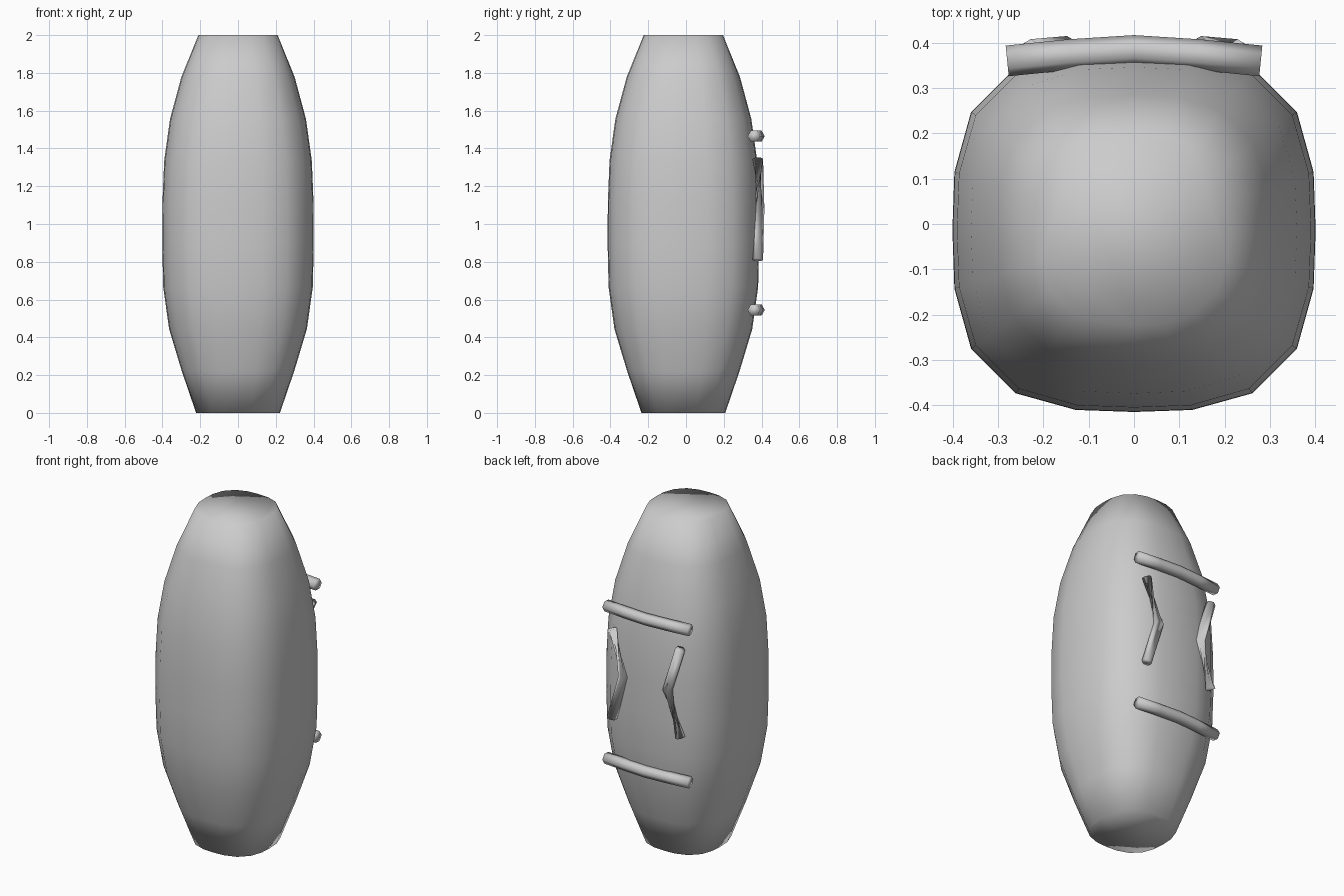
import bpy, bmesh
from math import sin, cos, pi
from mathutils import Vector

if "Cube" in bpy.data.objects:
    bpy.data.objects.remove(bpy.data.objects["Cube"])


def loft(name, rings):
    """Skin a list of equal-length point rings and cap both ends."""
    bm = bmesh.new()
    loops = [[bm.verts.new(p) for p in ring] for ring in rings]
    n = len(loops[0])
    for a, b in zip(loops, loops[1:]):
        for i in range(n):
            j = (i + 1) % n
            bm.faces.new((a[i], a[j], b[j], b[i]))
    bm.faces.new(loops[0][::-1])
    bm.faces.new(loops[-1])
    bmesh.ops.recalc_face_normals(bm, faces=bm.faces)
    for f in bm.faces:
        f.smooth = True
    mesh = bpy.data.meshes.new(name)
    bm.to_mesh(mesh)
    bm.free()
    obj = bpy.data.objects.new(name, mesh)
    bpy.context.collection.objects.link(obj)
    return obj


def tube(name, path, radius, sides=6, twist=None):
    """Hexagonal tube along a path; twist gives one roll angle per point."""
    pts = [Vector(p) for p in path]
    rings = []
    for k, p in enumerate(pts):
        t = (pts[min(k + 1, len(pts) - 1)] - pts[max(k - 1, 0)]).normalized()
        u = Vector((0, 1, 0))
        u = (u - t * u.dot(t)).normalized()
        v = t.cross(u)
        roll = twist[k] if twist else 0
        rings.append([p + radius * (u * cos(roll + 2 * pi * i / sides)
                                    + v * sin(roll + 2 * pi * i / sides))
                      for i in range(sides)])
    return loft(name, rings)


# Body: rounded-square cross-sections, bulging at mid height
BODY_Y = -0.014
half_widths = [0.222, 0.298, 0.365, 0.396, 0.401, 0.4, 0.391, 0.36, 0.3, 0.21]
SIDES = 20
rings = []
for k, w in enumerate(half_widths):
    f = k / (len(half_widths) - 1)
    n = 2.6 + 0.4 * sin(pi * f)
    ring = []
    for i in range(SIDES):
        a = 2 * pi * i / SIDES
        r = w / (abs(cos(a)) ** n + abs(sin(a)) ** n) ** (1 / n)
        ring.append((r * cos(a), r * sin(a) + BODY_Y, 2 * f))
    rings.append(ring)
loft("body", rings)

# Horizontal bars across the back
for label, z in (("upper", 1.465), ("lower", 0.545)):
    tube(label + "_back_bar",
         [(-0.28, 0.36, z), (-0.14, 0.374, z), (0, 0.383, z),
          (0.14, 0.374, z), (0.28, 0.36, z)], 0.034)

# Inward-pointing bent strips, each with one arm twisted to a pinch
for label, s, twist in (("right", 1, (0, 0, pi)), ("left", -1, (pi, 0, 0))):
    tube(label + "_bent_strip",
         [(s * 0.228, 0.38, 0.81), (s * 0.148, 0.387, 1.08), (s * 0.228, 0.38, 1.345)],
         0.028, twist=twist)
